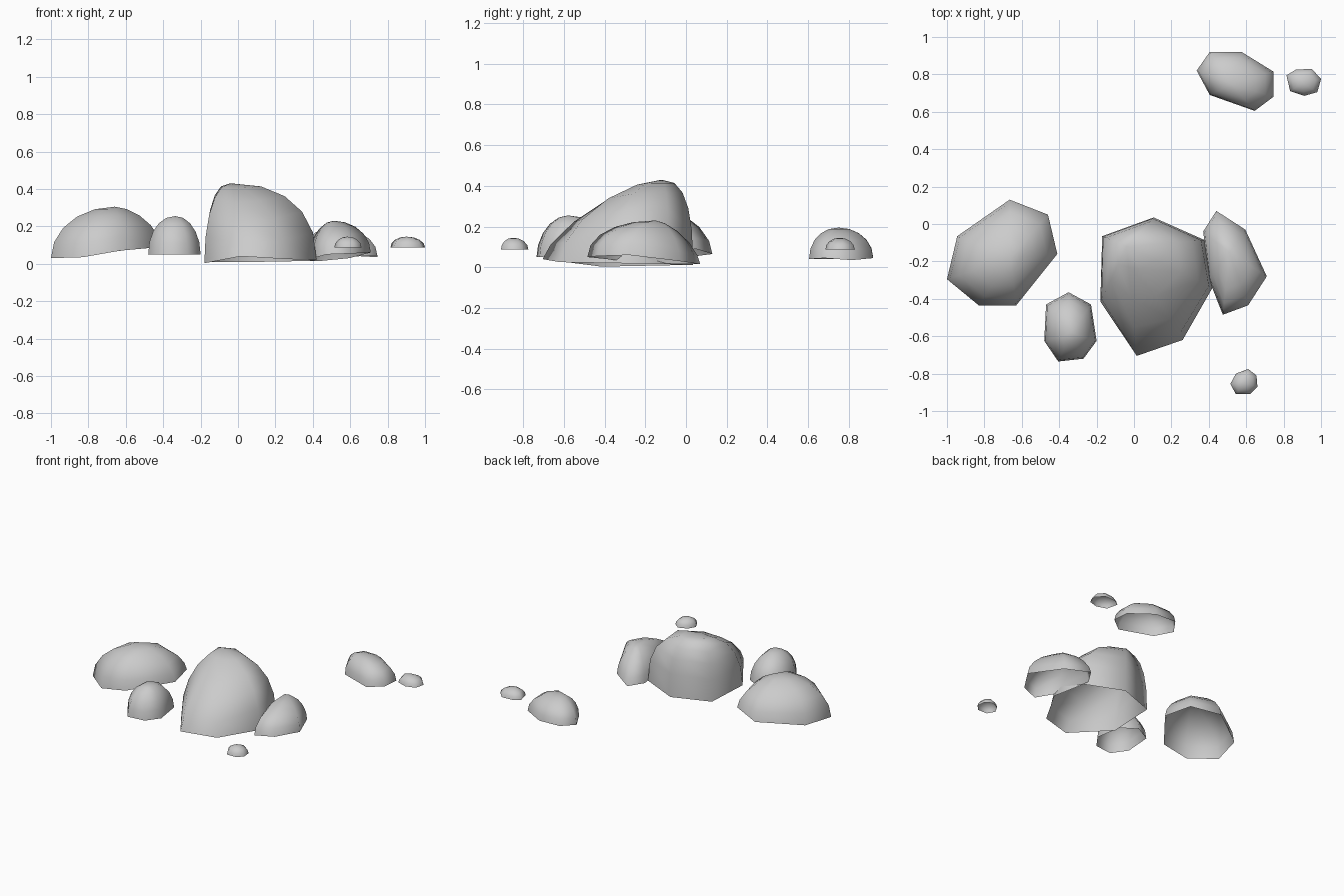
import bpy, bmesh, math


def rock(name, peak, rim, rings=5):
    """Open-bottomed dome. Rim points are (x, y, z, fullness); every rim point
    rises to the peak along a superellipse of that fullness."""
    bm = bmesh.new()
    loops = []
    for i in range(rings):
        a = math.pi / 2 * i / rings
        loop = []
        for x, y, z, p in rim:
            r, h = math.cos(a) ** (2 / p), math.sin(a) ** (2 / p)
            loop.append(bm.verts.new((peak[0] + (x - peak[0]) * r,
                                      peak[1] + (y - peak[1]) * r,
                                      z + (peak[2] - z) * h)))
        loops.append(loop)
    top = bm.verts.new(peak)
    n = len(rim)
    for low, high in zip(loops, loops[1:]):
        for k in range(n):
            j = (k + 1) % n
            bm.faces.new((low[k], high[k], high[j], low[j]))
    for k in range(n):
        bm.faces.new((loops[-1][k], top, loops[-1][(k + 1) % n]))
    for f in bm.faces:
        f.smooth = True
    mesh = bpy.data.meshes.new(name)
    bm.to_mesh(mesh)
    bm.free()
    bpy.context.collection.objects.link(bpy.data.objects.new(name, mesh))


# Rims run clockwise seen from above, so faces point outward
# Large central boulder: steep back, long sloping front
rock("main_boulder", (-0.04, -0.12, 0.43), [
    (0.105, 0.035, 0.01, 2.6), (0.375, -0.085, 0.015, 2.5), (0.42, -0.34, 0.02, 2.3),
    (0.26, -0.62, 0.025, 1.65), (0.015, -0.705, 0.04, 1.4), (-0.18, -0.415, 0.003, 2.1),
    (-0.17, -0.065, 0.01, 2.5)])

# Broad boulder on the left
rock("left_boulder", (-0.66, -0.18, 0.305), [
    (-0.665, 0.13, 0.065, 1.8), (-0.46, 0.05, 0.09, 1.7), (-0.41, -0.16, 0.09, 1.7),
    (-0.63, -0.435, 0.07, 2), (-0.83, -0.435, 0.035, 2), (-1.0, -0.295, 0.03, 2),
    (-0.945, -0.065, 0.04, 2)])

# Small rock in front, between the two
rock("front_rock", (-0.335, -0.58, 0.255), [
    (-0.35, -0.365, 0.055, 2), (-0.23, -0.43, 0.05, 2), (-0.2, -0.625, 0.05, 2),
    (-0.27, -0.72, 0.05, 1.9), (-0.405, -0.735, 0.05, 1.9), (-0.48, -0.625, 0.05, 2.1),
    (-0.47, -0.43, 0.055, 2.1)])

# Narrow slab leaning on the right side
rock("right_slab", (0.51, -0.15, 0.23), [
    (0.44, 0.07, 0.015, 1.5), (0.595, -0.03, 0.03, 1.8), (0.71, -0.28, 0.06, 2),
    (0.61, -0.435, 0.055, 2.1), (0.475, -0.485, 0.05, 2.1), (0.4, -0.295, 0.03, 2),
    (0.37, -0.04, 0.015, 1.8)])

# Separate rock at the back
rock("back_rock", (0.52, 0.75, 0.195), [
    (0.405, 0.92, 0.05, 2), (0.575, 0.92, 0.045, 2), (0.745, 0.815, 0.035, 2),
    (0.745, 0.68, 0.045, 2), (0.645, 0.605, 0.04, 2.1), (0.405, 0.69, 0.04, 2.2),
    (0.335, 0.82, 0.04, 2)])

# Two pebbles
rock("back_pebble", (0.9, 0.755, 0.145), [
    (x, y, 0.087, 2) for x, y in [
        (0.865, 0.825), (0.95, 0.83), (1.0, 0.775), (0.98, 0.705),
        (0.91, 0.685), (0.835, 0.71), (0.815, 0.795)]], 4)
rock("front_pebble", (0.585, -0.85, 0.145), [
    (x, y, 0.087, 2) for x, y in [
        (0.545, -0.8), (0.61, -0.775), (0.655, -0.81), (0.66, -0.87),
        (0.62, -0.91), (0.545, -0.91), (0.515, -0.855)]], 4)
